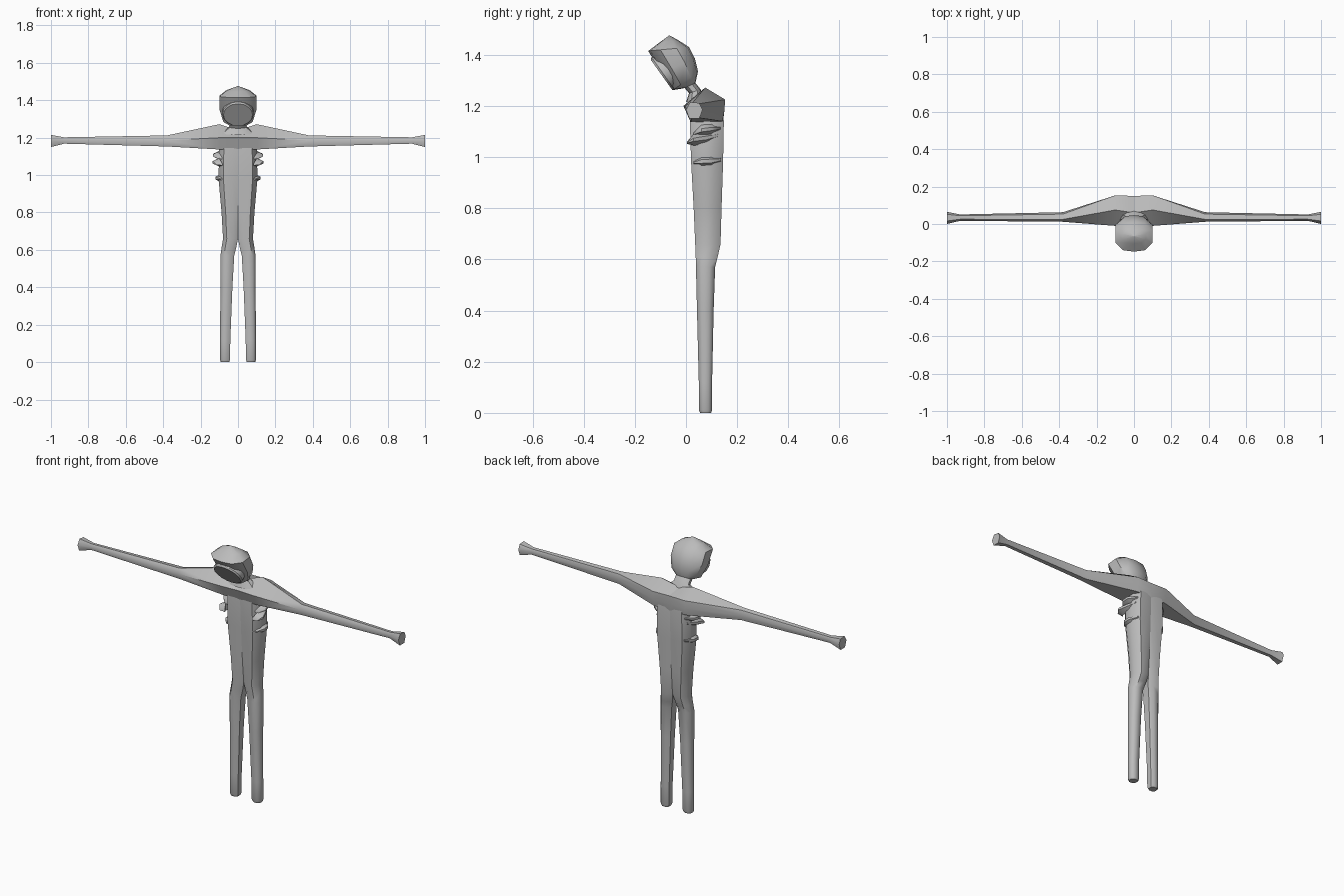
import bpy, bmesh, math
from mathutils import Vector

if "Cube" in bpy.data.objects:
    bpy.data.objects.remove(bpy.data.objects["Cube"])

grey = bpy.data.materials.new("plain grey")
grey.diffuse_color = (0.5, 0.5, 0.5, 1)
grey.use_nodes = True
grey.node_tree.nodes["Principled BSDF"].inputs["Base Color"].default_value = grey.diffuse_color


def loft(name, rings, cap_start=True, cap_end=True, mirror=True, angle=50):
    """Skin a row of equal-length point rings, mirrored across x = 0."""
    bm = bmesh.new()
    vs = [[bm.verts.new(p) for p in r] for r in rings]
    n = len(rings[0])
    for a, b in zip(vs, vs[1:]):
        for i in range(n):
            j = (i + 1) % n
            bm.faces.new((a[i], a[j], b[j], b[i]))
    if cap_start:
        bm.faces.new(vs[0])
    if cap_end:
        bm.faces.new(vs[-1])
    bmesh.ops.recalc_face_normals(bm, faces=bm.faces)
    # drop hidden walls lying on the centre plane
    inner = [f for f in bm.faces if mirror and all(abs(v.co.x) < 1e-5 for v in f.verts)]
    bmesh.ops.delete(bm, geom=inner, context='FACES')
    me = bpy.data.meshes.new(name)
    bm.to_mesh(me)
    bm.free()
    me.materials.append(grey)
    ob = bpy.data.objects.new(name, me)
    bpy.context.collection.objects.link(ob)
    if mirror:
        ob.modifiers.new("mirror", 'MIRROR').use_mirror_merge = False
    bpy.ops.object.select_all(action='DESELECT')
    ob.select_set(True)
    bpy.context.view_layer.objects.active = ob
    bpy.ops.object.shade_smooth_by_angle(angle=math.radians(angle))
    return ob


# Leg and half torso: z, inner x, outer x, front y, back y, inner corner depth
body = [(0.0, .047, .092, .055, .098, .6), (0.012, .043, .096, .05, .102, .6),
        (0.12, .041, .096, .05, .102, .6), (0.40, .030, .094, .043, .108, .6),
        (0.57, .020, .094, .039, .114, .6), (0.61, .010, .088, .038, .124, .6),
        (0.66, 0, .080, .036, .135, .7), (0.80, 0, .088, .030, .139, .85),
        (0.98, 0, .104, .020, .145, .9), (1.14, 0, .101, .015, .148, .95),
        (1.20, 0, .085, .02, .14, .95)]
rings = []
for z, x0, x1, y0, y1, k in body:
    cx, rx, cy, ry = (x0 + x1) / 2, (x1 - x0) / 2, (y0 + y1) / 2, (y1 - y0) / 2
    shape = [(1, -.45), (1, .45), (.5, 1), (-.4, 1), (-1, k), (-1, -k), (-.4, -1), (.5, -1)]
    rings.append([(cx + u * rx, cy + v * ry, z) for u, v in shape])
loft("torso_and_legs", rings, cap_end=False)

# Shoulder and arm with a flared square hand
rings = [[(0, y, z) for y, z in [(-.005, 1.2), (.06, 1.24), (.15, 1.225),
                                 (.15, 1.18), (.145, 1.14), (.018, 1.14)]],
         [(.1, y, z) for y, z in [(-.01, 1.2), (.075, 1.272), (.153, 1.225),
                                  (.15, 1.18), (.143, 1.14), (.018, 1.137)]]]
for x, y0, y1, z0, z1 in [(.38, .012, .063, 1.153, 1.212), (.93, .017, .051, 1.168, 1.202),
                          (1.0, 0, .065, 1.15, 1.215)]:
    cy, ry, cz, rz = (y0 + y1) / 2, (y1 - y0) / 2, (z0 + z1) / 2, (z1 - z0) / 2
    shape = [(-1, .1), (-.5, 1), (.6, .9), (1, .1), (.6, -1), (-.6, -1)]
    rings.append([(x, cy + u * ry, cz + v * rz) for u, v in shape])
loft("shoulder_and_arm", rings, cap_start=False)

# Neck and bowed head: front (y, z), back (y, z), half width
head = [((0, 1.215), (.07, 1.235), .08), ((.012, 1.25), (.057, 1.265), .045),
        ((-.005, 1.27), (.037, 1.29), .045), ((-.05, 1.262), (.047, 1.335), .078),
        ((-.095, 1.33), (.035, 1.385), .098), ((-.148, 1.415), (.012, 1.43), .098),
        ((-.105, 1.447), (-.03, 1.457), .062), ((-.067, 1.475), (-.063, 1.475), .004)]
rings = []
for f, b, w in head:
    f, b = Vector((0, *f)), Vector((0, *b))
    mid, half = (f + b) / 2, (b - f) / 2
    rings.append([mid + half * v + Vector((u * w, 0, 0)) for u, v in
                  [(0, -1), (.6, -.9), (1, -.4), (1, .4), (.6, .9),
                   (0, 1), (-.6, .9), (-1, .4), (-1, -.4), (-.6, -.9)]])
loft("neck_and_head", rings, cap_start=False, mirror=False, angle=40)

# Flat oval face plate
centre, up, out = Vector((0, -.096, 1.322)), Vector((0, -.58, .815)), Vector((0, -.815, -.58))
rings = []
for depth, s in [(-.04, 1.0), (-.008, 1.0), (0, .93)]:
    rings.append([centre + out * depth + up * (.078 * s * math.sin(t)) +
                  Vector((.084 * s * math.cos(t), 0, 0))
                  for t in [i * math.tau / 16 for i in range(16)]])
loft("face_plate", rings, cap_start=False, mirror=False, angle=25)

# Rib fins along each flank: y, z, outward x, half thickness
fins = {"upper_rib": [(.004, 1.056, .118, .003), (.03, 1.068, .135, .016),
                      (.08, 1.075, .118, .018), (.125, 1.085, .095, .01)],
        "shoulder_rib": [(.03, 1.09, .105, .006), (.06, 1.105, .133, .016),
                         (.10, 1.110, .128, .016), (.135, 1.113, .09, .008)],
        "lower_rib": [(.03, .978, .095, .006), (.06, .983, .120, .018),
                      (.10, .985, .118, .018), (.137, .99, .09, .01)]}
for name, pts in fins.items():
    loft(name, [[(x - .035, y, z - t * 1.4), (x, y, z - t * .4),
                 (x, y, z + t * .4), (x - .035, y, z + t * 1.4)] for y, z, x, t in pts])
